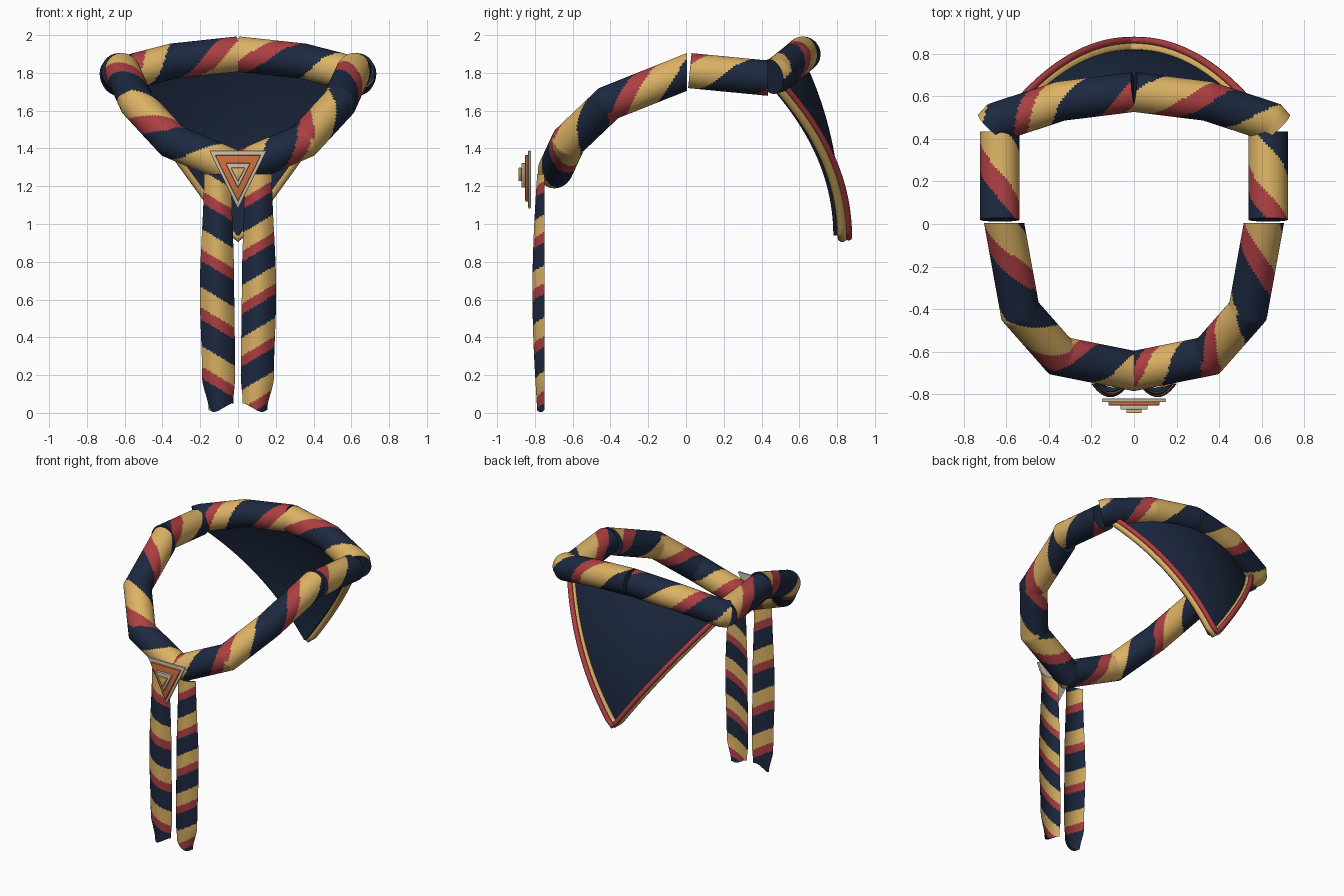
import bpy, bmesh, math
from mathutils import Vector as V

if "Cube" in bpy.data.objects:
    bpy.data.objects.remove(bpy.data.objects["Cube"])


def material(name, rgb):
    m = bpy.data.materials.new(name)
    m.diffuse_color = (*rgb, 1)
    m.use_nodes = True
    m.node_tree.nodes["Principled BSDF"].inputs["Base Color"].default_value = m.diffuse_color
    return m


NAVY = material("navy cloth", (0.0125, 0.0225, 0.052))
RED = material("red stripe", (0.42, 0.05, 0.055))
GOLD = material("gold stripe", (0.72, 0.45, 0.13))
CREAM = material("cream metal", (0.58, 0.51, 0.38))
ORANGE = material("orange enamel", (0.62, 0.16, 0.045))


def finish(name, bm, mats):
    bmesh.ops.recalc_face_normals(bm, faces=bm.faces)
    me = bpy.data.meshes.new(name)
    bm.to_mesh(me)
    bm.free()
    ob = bpy.data.objects.new(name, me)
    bpy.context.collection.objects.link(ob)
    for m in mats:
        me.materials.append(m)
    bpy.context.view_layer.objects.active = ob
    ob.select_set(True)
    bpy.ops.object.shade_smooth_by_angle(angle=math.radians(35))
    ob.select_set(False)


def loft(name, rings, colour):
    """Skin closed rings; colour(i, j, centre) returns the slot of each face."""
    bm = bmesh.new()
    rows = [[bm.verts.new(p) for p in r] for r in rings]
    n = len(rows[0])
    for i in range(len(rows) - 1):
        for j in range(n):
            k = (j + 1) % n
            f = bm.faces.new((rows[i][j], rows[i][k], rows[i + 1][k], rows[i + 1][j]))
            f.material_index = colour(i, j, f.calc_center_median())
    bm.faces.new(rows[0])
    bm.faces.new(rows[-1])
    finish(name, bm, (NAVY, RED, GOLD))


def stripe(f):
    f %= 1
    return 0 if f < 0.45 else 1 if f < 0.65 else 2


# Rolled collar: straight mitred tubes with spiral stripes.
# turns gives the stripe count reached on the top line at each path point.
def roll(name, pts, turns, first=None, last=None, r=0.093, n=48, step=0.0125):
    pts = [V(p) for p in pts]
    dirs = [(b - a).normalized() for a, b in zip(pts, pts[1:])]
    cuts = [V(first) if first else dirs[0]]
    cuts += [(a + b).normalized() for a, b in zip(dirs, dirs[1:])]
    cuts += [V(last) if last else dirs[-1]]
    rings, marks = [], []
    for k, d in enumerate(dirs):
        up = (V((0, 0, 1)) - d * d.z).normalized()
        side = d.cross(up)
        offs = [r * (math.cos(t) * up + math.sin(t) * side)
                for t in (2 * math.pi * j / n for j in range(n))]
        ends = [[pts[k + e] + o - d * (o.dot(cuts[k + e]) / d.dot(cuts[k + e])) for o in offs]
                for e in (0, 1)]
        steps = max(3, round((pts[k + 1] - pts[k]).length / step))
        for i in range(1 if k else 0, steps + 1):
            rings.append([a.lerp(b, i / steps) for a, b in zip(*ends)])
            marks.append(turns[k] + (turns[k + 1] - turns[k]) * i / steps)
    loft(name, rings, lambda i, j, c: stripe(marks[i] + (j + 0.5) / n))


FRONT = [(0, -0.69, 1.29), (0.35, -0.62, 1.44), (0.535, -0.41, 1.64), (0.61, 0.005, 1.805)]
SIDE = [(0.63, 0.02, 1.812), (0.63, 0.435, 1.772)]
BACK = [(0.662, 0.452, 1.78), (0.635, 0.482, 1.788), (0.345, 0.577, 1.863), (0, 0.62, 1.9)]
STRIPES = {
    "right": ((0.5, 1.42, 2.07, 2.87), (0.47, 1.12), (0.72, 0.8, 1.47, 2.0)),
    "left": ((0.85, 1.55, 2.12, 2.9), (0.33, 0.95), (0.1, 0.2, 0.98, 1.55))}
for word, sx in (("right", 1), ("left", -1)):
    f, s, b = STRIPES[word]
    mirror = lambda path: [(sx * x, y, z) for x, y, z in path]
    roll(word + "_front_roll", mirror(FRONT), f, first=(1, 0, 0), last=(0, 1, 0))
    roll(word + "_side_roll", mirror(SIDE), s, last=(0, 1, 0))
    roll(word + "_back_roll", mirror(BACK), b)


def ramp(v, keys):
    for (a, p), (b, q) in zip(keys, keys[1:]):
        if v <= b:
            t = (v - a) / (b - a)
            return p + (q - p) * t * t * (3 - 2 * t)
    return keys[-1][1]


# Hanging tails: bowed cloth strips with slanted stripes
def tail(name, sx, red_z, period, n=28, rows=150):
    rings = []
    for i in range(rows + 1):
        v = i / rows
        x_in = ramp(v, [(0, 0.025), (0.12, 0.015), (0.5, 0.02), (1, 0.035)])
        x_out = ramp(v, [(0, 0.155), (0.14, 0.19), (0.5, 0.202), (1, 0.18)])
        bulge = math.sin(math.pi * v)
        ring = []
        for j in range(2 * n):
            front = j <= n
            u = j / n if front else (2 * n - j) / n
            w = 1 - (2 * u - 1) ** 2
            y = -0.748 - (0.04 + 0.025 * bulge if front else 0.02) * w
            low = ramp(u, [(0, 0.05), (0.8, 0.005), (1, 0.015)])
            ring.append((sx * (x_in + (x_out - x_in) * u), y, low + (1.265 - low) * v))
        rings.append(ring)
    loft(name, rings, lambda i, j, c: stripe(
        (c.z - 0.6 * (abs(c.x) - 0.11) - red_z) / period + 0.55))


tail("left_tail", -1, 0.165, 0.31)
tail("right_tail", 1, 0.05, 0.277)


# Back flap: curved triangular sheet hanging from the collar
def flap_point(u, v, dy=0, grow=0):
    x = u * (0.6 * v + grow)
    z = 0.93 + v * (1.88 - 0.12 * abs(u) - 0.93)
    t = max(0, (z - 0.93) / 0.95)
    return V((x, 0.8 - 0.2 * t ** 2.3 - 0.6 * x * x + dy, z))


bm = bmesh.new()
COLS, ROWS = 32, 30
grid = [[[bm.verts.new(flap_point(2 * j / COLS - 1, 0.01 + 0.99 * i / ROWS, dy))
          for j in range(COLS + 1)] for i in range(ROWS + 1)] for dy in (-0.02, 0.02)]
for g in grid:
    for i in range(ROWS):
        for j in range(COLS):
            bm.faces.new((g[i][j], g[i][j + 1], g[i + 1][j + 1], g[i + 1][j]))
a, b = grid
for i in range(ROWS):
    for j in (0, COLS):
        bm.faces.new((a[i][j], a[i + 1][j], b[i + 1][j], b[i][j]))
for i in (0, ROWS):
    for j in range(COLS):
        bm.faces.new((a[i][j], a[i][j + 1], b[i][j + 1], b[i][j]))
finish("back_flap", bm, (NAVY,))


# Piping along both lower edges of the flap
def piping(name, mat, dy, r, grow):
    cu = bpy.data.curves.new(name, "CURVE")
    cu.dimensions = "3D"
    cu.bevel_depth, cu.bevel_resolution, cu.use_fill_caps = r, 3, True
    pts = [flap_point(1, i / 24, dy, grow) for i in range(24, 0, -1)]
    pts += [flap_point(0, 0, dy)]
    pts += [V((-p.x, p.y, p.z)) for p in reversed(pts[:-1])]
    sp = cu.splines.new("POLY")
    sp.points.add(len(pts) - 1)
    for q, p in zip(sp.points, pts):
        q.co = (*p, 1)
    cu.materials.append(mat)
    bpy.context.collection.objects.link(bpy.data.objects.new(name, cu))


piping("gold_piping", GOLD, 0.027, 0.026, 0.012)
piping("red_piping", RED, 0.062, 0.0175, 0.008)


# Slide: stacked downward-pointing triangles
def plate(name, mat, half, top, bottom, y0, y1):
    bm = bmesh.new()
    tri = [(-half, top), (half, top), (0, bottom)]
    back = [bm.verts.new((x, y0, z)) for x, z in tri]
    face = [bm.verts.new((x, y1, z)) for x, z in tri]
    bm.faces.new(back)
    bm.faces.new(face)
    for i in range(3):
        k = (i + 1) % 3
        bm.faces.new((back[i], back[k], face[k], face[i]))
    bmesh.ops.bevel(bm, geom=bm.edges[:], offset=0.004, segments=2, profile=0.5, affect="EDGES")
    finish(name, bm, (mat,))


plate("slide_base", CREAM, 0.152, 1.388, 1.08, -0.82, -0.836)
plate("slide_enamel", ORANGE, 0.122, 1.365, 1.118, -0.834, -0.852)
plate("slide_inner_rim", CREAM, 0.066, 1.322, 1.19, -0.85, -0.872)
plate("slide_centre", GOLD, 0.038, 1.298, 1.225, -0.87, -0.888)
